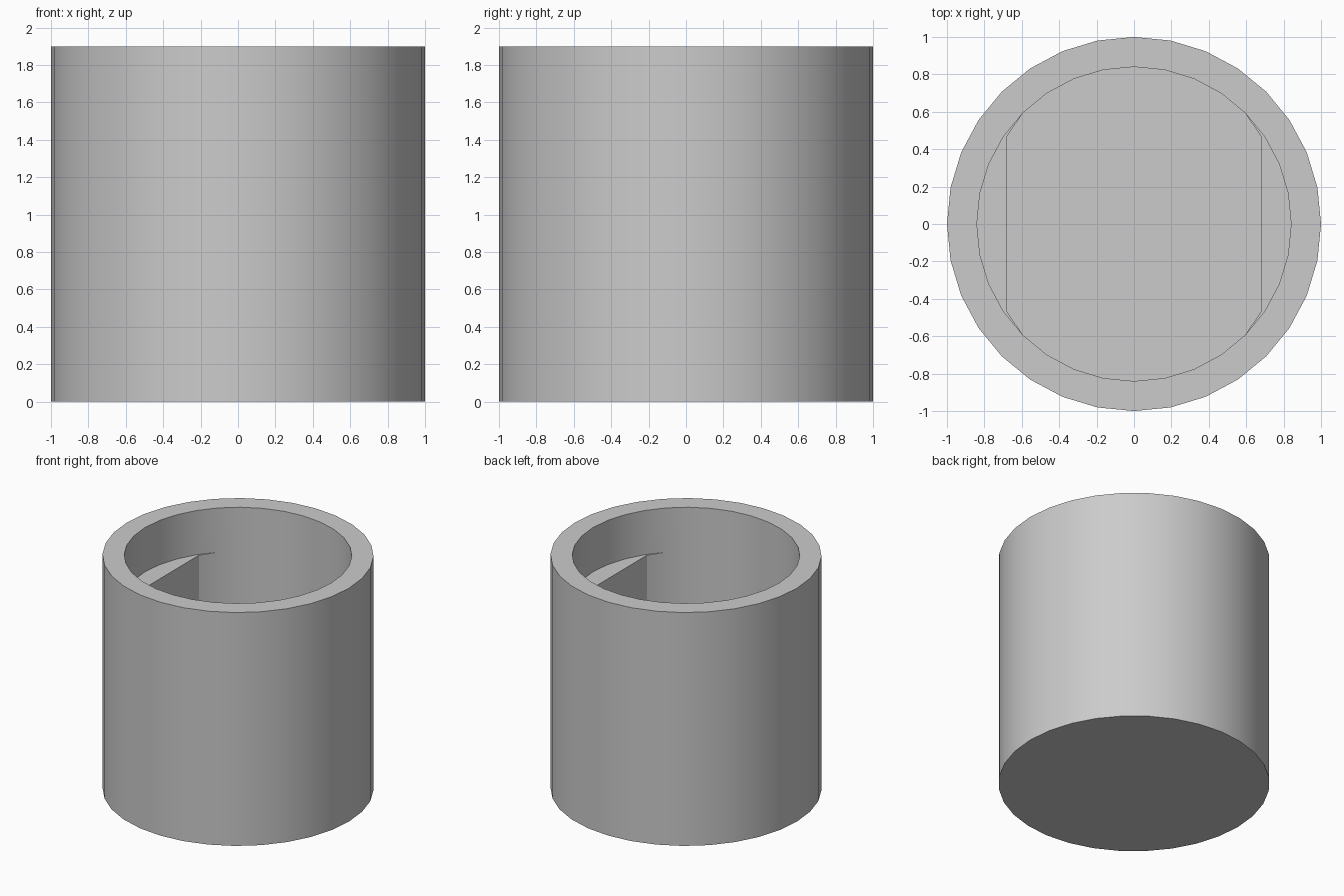
import bpy
import bmesh
import math

SIDES = 32
HEIGHT = 1.9
OUTER_R = 1.0
BORE_R = 0.84
FLAT_X = 0.68       # half width between the two flats
LEDGE_Z = 1.54
FLOOR_Z = 0.16

cube = bpy.data.objects.get("Cube")
if cube:
    bpy.data.objects.remove(cube, do_unlink=True)

grey = bpy.data.materials.new("plain_grey")
grey.use_nodes = True
colour = (0.6, 0.6, 0.6, 1)
grey.diffuse_color = colour
grey.node_tree.nodes["Principled BSDF"].inputs["Base Color"].default_value = colour

bm = bmesh.new()


def ring(radius, z, limit=2.0):
    """Ring of vertices, clamped in x to give two flats."""
    verts = []
    for i in range(SIDES):
        a = math.tau * i / SIDES
        x = max(-limit, min(limit, radius * math.cos(a)))
        verts.append(bm.verts.new((x, radius * math.sin(a), z)))
    return verts


def bridge(lower, upper):
    for i in range(SIDES):
        j = (i + 1) % SIDES
        bm.faces.new((lower[i], lower[j], upper[j], upper[i]))


# Outer wall, rim and round upper bore
base = ring(OUTER_R, 0)
rim_outer = ring(OUTER_R, HEIGHT)
rim_inner = ring(BORE_R, HEIGHT)
bore_low = ring(BORE_R, LEDGE_Z)
bridge(base, rim_outer)
bridge(rim_outer, rim_inner)
bridge(rim_inner, bore_low)
bm.faces.new(base[::-1])

# Lower bore with two flats, sharing the round vertices between them
flat_top = ring(BORE_R, LEDGE_Z, FLAT_X)
floor = ring(BORE_R, FLOOR_Z, FLAT_X)
bridge(flat_top, floor)
bm.faces.new(floor)
bmesh.ops.remove_doubles(bm, verts=bore_low + flat_top, dist=0.0005)

# Side ledges close the gap between the round bore and the flats
gap = [e for e in bm.edges if e.is_boundary]
bmesh.ops.holes_fill(bm, edges=gap, sides=0)
bmesh.ops.recalc_face_normals(bm, faces=bm.faces)

mesh = bpy.data.meshes.new("round_cup")
bm.to_mesh(mesh)
bm.free()
mesh.materials.append(grey)
cup = bpy.data.objects.new("round_cup", mesh)
bpy.context.collection.objects.link(cup)

bpy.context.view_layer.objects.active = cup
cup.select_set(True)
bpy.ops.object.shade_smooth_by_angle(angle=math.radians(30))
